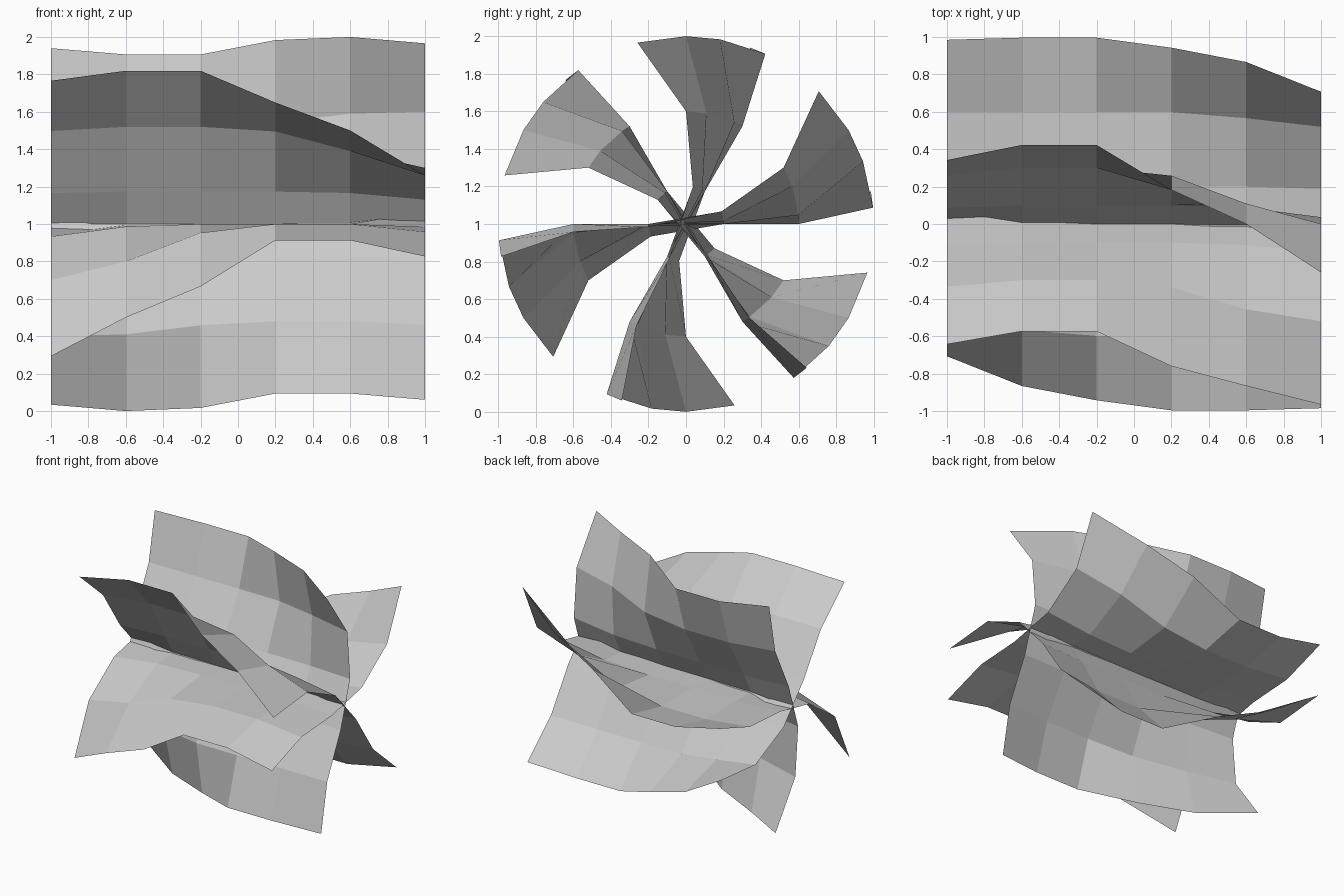
import bpy
from math import sin, cos, radians

if "Cube" in bpy.data.objects:
    bpy.data.objects.remove(bpy.data.objects["Cube"])

N = 6
STEPS = [-1 + 0.4 * i for i in range(N)]

# Twist in degrees along x for the outer, middle and inner rings of a blade
TWIST = {
    1.0: [20, 25, 25, 10.5, 0, -15],
    0.6: [26, 30, 30, 25.5, 10.5, 0],
    0.2: [25.5, 30, 30, 30, 26, 10.5],
}


def twist(i, s):
    """The far half of each sheet is the near half point-mirrored."""
    row = TWIST[round(abs(s), 1)]
    return row[i] if s > 0 else row[N - 1 - i]


def make_sheet(name, base):
    """A 5 x 5 grid through the x axis, twisted about it; makes two blades."""
    verts, faces = [], []
    for i, x in enumerate(STEPS):
        for s in STEPS:
            a = radians(base + twist(i, s))
            verts.append((x, s * sin(a), 1 + s * cos(a)))
    for i in range(N - 1):
        for j in range(N - 1):
            k = i * N + j
            faces.append((k, k + 1, k + N + 1, k + N))
    mesh = bpy.data.meshes.new(name)
    mesh.from_pydata(verts, [], faces)
    obj = bpy.data.objects.new(name, mesh)
    bpy.context.collection.objects.link(obj)
    return obj


# Three crossing sheets, 60 degrees apart, give six blades
for n, base in enumerate((-60, 0, 60)):
    make_sheet(f"blade_pair_{n + 1}", base)
